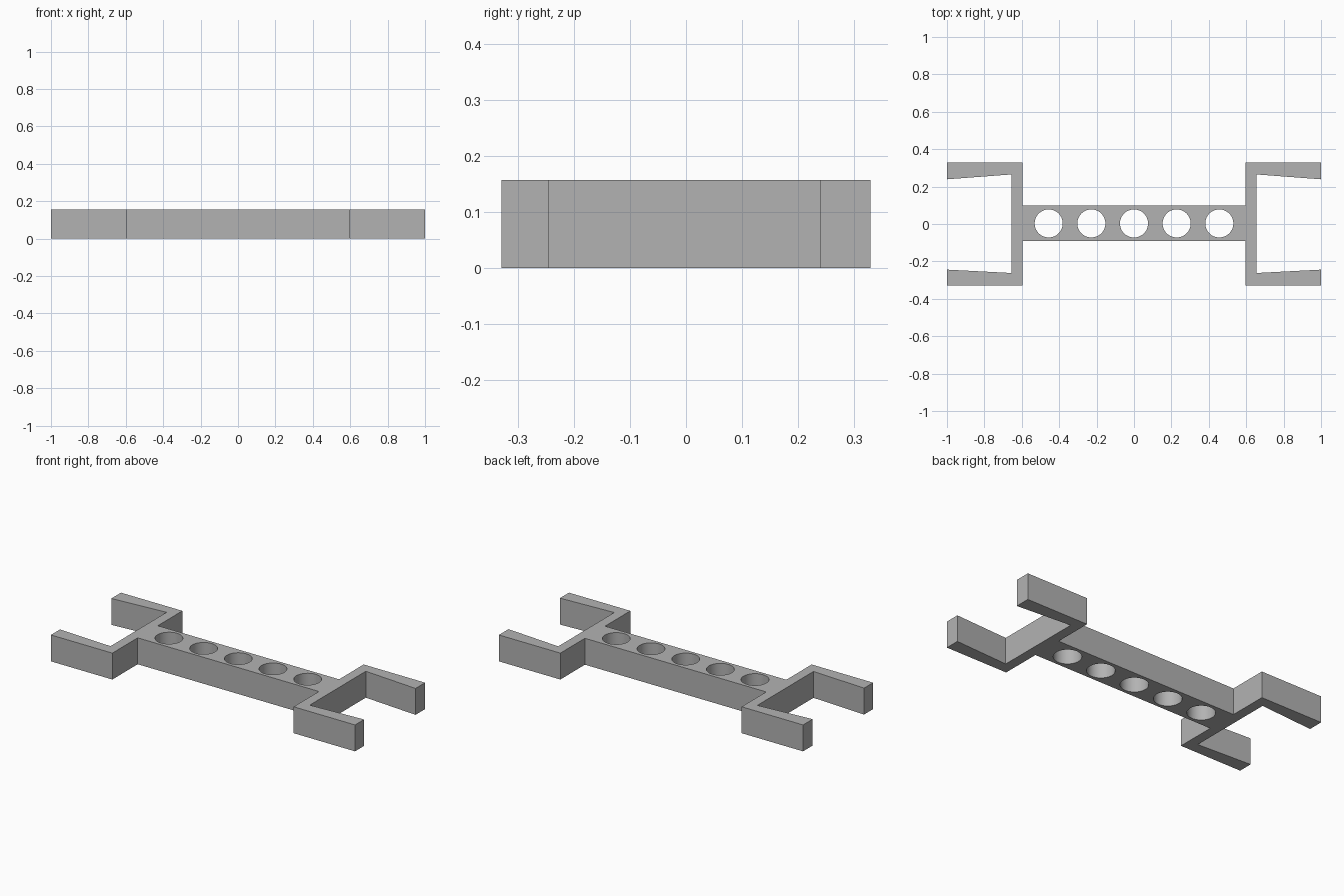
import bpy
import bmesh

cube = bpy.data.objects.get("Cube")
if cube:
    bpy.data.objects.remove(cube, do_unlink=True)

HEIGHT = 0.157
HOLE_RADIUS = 0.075
HOLE_SPACING = 0.228
CENTRE_Y = 0.003

grey = bpy.data.materials.new("plain grey")
grey.use_nodes = True
colour = (0.45, 0.45, 0.45, 1)
grey.diffuse_color = colour
grey.node_tree.nodes["Principled BSDF"].inputs["Base Color"].default_value = colour


def add_object(name, bm):
    bmesh.ops.recalc_face_normals(bm, faces=bm.faces)
    mesh = bpy.data.meshes.new(name)
    bm.to_mesh(mesh)
    bm.free()
    mesh.materials.append(grey)
    obj = bpy.data.objects.new(name, mesh)
    bpy.context.collection.objects.link(obj)
    return obj


# Right half of the outline: bar edge, fork shoulder, tapered prongs
half = [(0.596, -0.091), (0.596, -0.329), (1, -0.329), (1, -0.244),
        (0.655, -0.262), (0.655, 0.265), (1, 0.239), (1, 0.329),
        (0.596, 0.329), (0.596, 0.098)]
outline = half + [(-x, y) for x, y in reversed(half)]

# Bar with a fork at each end
bm = bmesh.new()
base = bm.faces.new([bm.verts.new((x, y, 0)) for x, y in outline])
top = bmesh.ops.extrude_face_region(bm, geom=[base], use_keep_orig=True)["geom"]
bmesh.ops.translate(bm, vec=(0, 0, HEIGHT),
                    verts=[v for v in top if isinstance(v, bmesh.types.BMVert)])
frame = add_object("double_ended_fork_bar", bm)

# Row of round through holes
bm = bmesh.new()
for i in range(-2, 3):
    new = bmesh.ops.create_cone(bm, cap_ends=True, segments=64, radius1=HOLE_RADIUS,
                                radius2=HOLE_RADIUS, depth=HEIGHT * 2)["verts"]
    bmesh.ops.translate(bm, verts=new, vec=(i * HOLE_SPACING, CENTRE_Y, HEIGHT / 2))
cutter = add_object("hole_cutter", bm)
cutter.hide_render = True

cut = frame.modifiers.new("holes", "BOOLEAN")
cut.operation = "DIFFERENCE"
cut.solver = "EXACT"
cut.object = cutter
bpy.ops.object.select_all(action="DESELECT")
frame.select_set(True)
bpy.context.view_layer.objects.active = frame
bpy.ops.object.modifier_apply(modifier=cut.name)
bpy.data.objects.remove(cutter, do_unlink=True)
bpy.ops.object.shade_smooth_by_angle()
